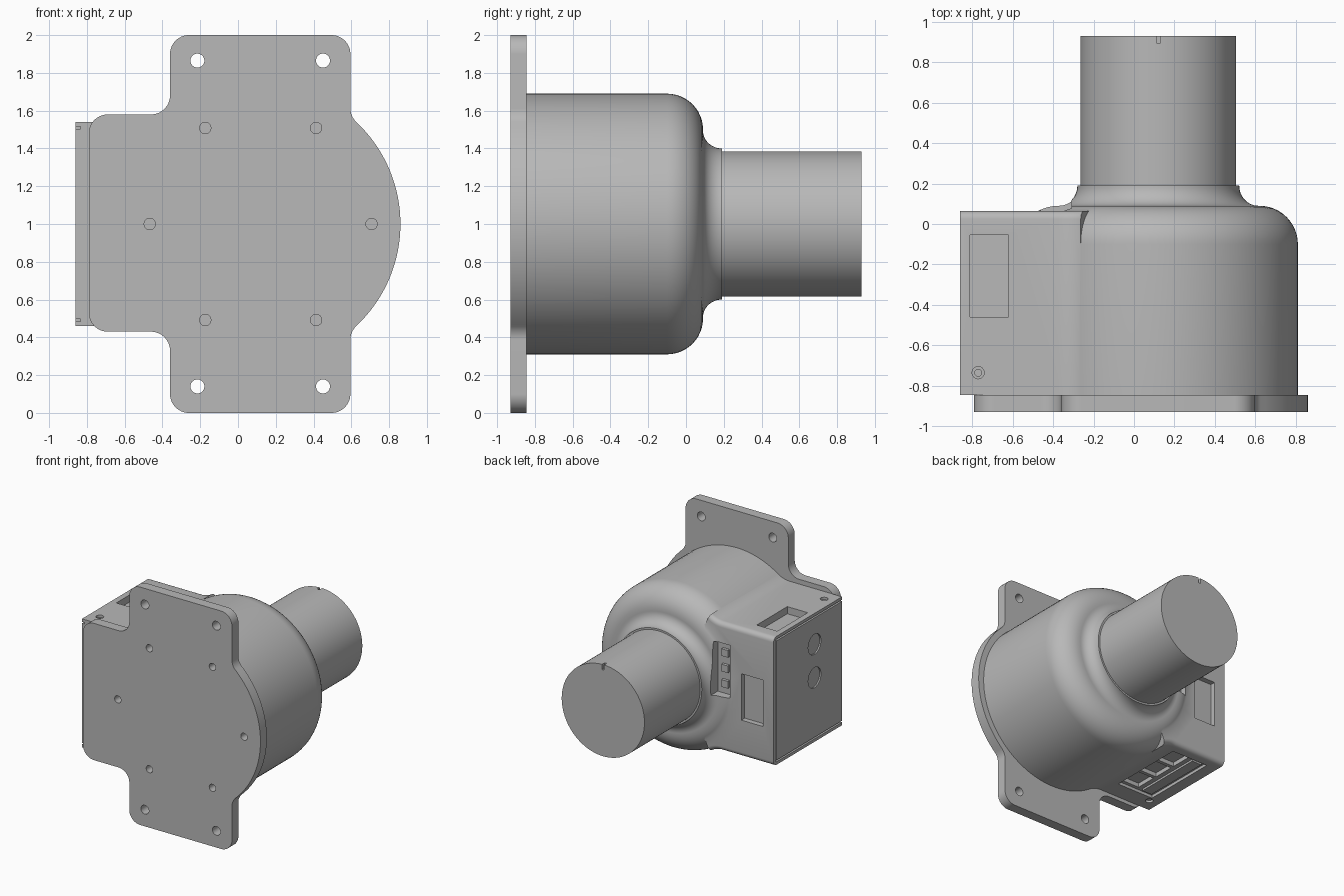
import bpy, bmesh, math
from mathutils import Vector, Matrix

if "Cube" in bpy.data.objects:
    bpy.data.objects.remove(bpy.data.objects["Cube"])

CX, CZ = 0.12, 1.0            # axis of the round body
FRONT, JOINT = -0.93, -0.845  # plate front, plate / body joint

grey = bpy.data.materials.new("plain grey")
grey.use_nodes = True
grey.diffuse_color = (0.48, 0.48, 0.48, 1)
grey.node_tree.nodes["Principled BSDF"].inputs["Base Color"].default_value = grey.diffuse_color


def finish(bm, name):
    bmesh.ops.recalc_face_normals(bm, faces=bm.faces)
    me = bpy.data.meshes.new(name)
    bm.to_mesh(me)
    bm.free()
    me.materials.append(grey)
    ob = bpy.data.objects.new(name, me)
    bpy.context.collection.objects.link(ob)
    return ob


def block(name, xs, ys, zs):
    lo, hi = Vector((xs[0], ys[0], zs[0])), Vector((xs[1], ys[1], zs[1]))
    bm = bmesh.new()
    bmesh.ops.create_cube(bm, size=1, matrix=Matrix.Translation((lo + hi) / 2)
                          @ Matrix.Diagonal((*(hi - lo), 1)))
    return finish(bm, name)


def rod(name, centre, radius, length, axis):
    turn = {"X": Matrix.Rotation(math.pi / 2, 4, "Y"),
            "Y": Matrix.Rotation(math.pi / 2, 4, "X"), "Z": Matrix()}[axis]
    bm = bmesh.new()
    bmesh.ops.create_cone(bm, cap_ends=True, segments=32, radius1=radius, radius2=radius,
                          depth=length, matrix=Matrix.Translation(centre) @ turn)
    return finish(bm, name)


def extrude(points, y0, y1):
    bm = bmesh.new()
    face = bm.faces.new([bm.verts.new((x, y0, z)) for x, z in points])
    new = bmesh.ops.extrude_face_region(bm, geom=[face])["geom"]
    bmesh.ops.translate(bm, vec=(0, y1 - y0, 0),
                        verts=[g for g in new if isinstance(g, bmesh.types.BMVert)])
    return bm


def rounded(corners, steps=10):
    """Round each (x, z, radius) corner of an outline."""
    out = []
    for i, (x, z, r) in enumerate(corners):
        p = Vector((x, z))
        if r == 0:
            out.append(p)
            continue
        u = (Vector(corners[i - 1][:2]) - p).normalized()
        v = (Vector(corners[(i + 1) % len(corners)][:2]) - p).normalized()
        half = u.angle(v) / 2
        c = p + (u + v).normalized() * r / math.sin(half)
        a, b = (p + d * r / math.tan(half) - c for d in (u, v))
        out += [c + a.lerp(b, k / steps).normalized() * r for k in range(steps + 1)]
    return out


def combine(ob, tools, operation):
    bpy.context.view_layer.objects.active = ob
    for tool in tools:
        tool.hide_render = True
        mod = ob.modifiers.new("cut", "BOOLEAN")
        mod.object, mod.operation, mod.solver = tool, operation, "EXACT"
        bpy.ops.object.modifier_apply(modifier=mod.name)
        bpy.data.objects.remove(tool)


def smooth(ob):
    bpy.ops.object.select_all(action="DESELECT")
    ob.select_set(True)
    bpy.context.view_layer.objects.active = ob
    bpy.ops.object.shade_smooth_by_angle(angle=math.radians(30))


# Mounting plate: upright strip, left wing and round right edge
arc = [(CX + 0.74 * math.cos(a), CZ + 0.74 * math.sin(a), 0)
       for a in (math.radians(46 - 92 * k / 48) for k in range(49))]
top_half = [(-0.79, 1.58, 0.1), (-0.36, 1.58, 0.1), (-0.36, 2, 0.1),
            (0.595, 2, 0.1), (0.595, 1.572, 0.1)]
bottom_half = [(x, {1.58: 0.43}.get(z, 2 - z), r) for x, z, r in reversed(top_half)]
plate = finish(extrude(rounded(top_half + arc + bottom_half), FRONT, JOINT), "mounting_plate")
holes = [rod("hole", (x, -0.89, z), 0.037, 0.3, "Y") for x in (-0.215, 0.45) for z in (0.14, 1.865)]
for k in range(6):
    a = k * math.pi / 3
    holes.append(rod("hole", (CX + 0.587 * math.cos(a), -0.89, CZ + 0.587 * math.sin(a)),
                     0.03, 0.3, "Y"))
combine(plate, holes, "DIFFERENCE")
smooth(plate)

# Round housing with shoulder, neck and barrel, turned about the y axis
quarter = [k * math.pi / 24 for k in range(13)]
profile = [(0, JOINT), (0.69, JOINT)]
profile += [(0.5 + 0.19 * math.cos(a), -0.1 + 0.19 * math.sin(a)) for a in quarter]
profile += [(0.495 - 0.095 * math.sin(a), 0.19 - 0.1 * math.cos(a)) for a in quarter]
profile += [(0.385, 0.19), (0.385, 0.93), (0, 0.93)]
bm = bmesh.new()
ring = [bm.verts.new((CX + r, y, CZ)) for r, y in profile]
edges = [bm.edges.new(pair) for pair in zip(ring, ring[1:])]
bmesh.ops.spin(bm, geom=ring + edges, cent=(CX, 0, CZ), axis=(0, 1, 0),
               angle=2 * math.pi, steps=96)
bmesh.ops.remove_doubles(bm, verts=bm.verts, dist=0.0005)
housing = finish(bm, "housing")

# Side box, its top and bottom flowing into the round housing
R, H, BACK = 0.2, 0.54, 0.065
fx, fz = -math.sqrt((0.69 + R) ** 2 - (H + R) ** 2), H + R
end = math.atan2(-fz, -fx)
upper = []
for k in range(11):
    a = -math.pi / 2 + (end + math.pi / 2) * k / 10
    upper.append((CX + fx + R * math.cos(a), CZ + fz + R * math.sin(a)))
upper = [(-0.86, CZ + H)] + upper
lower = [(x, 2 * CZ - z) for x, z in reversed(upper)]
bm = extrude(upper + [(0.0, CZ)] + lower, JOINT, BACK)
rim = [e for e in bm.edges if all(v.co.y > BACK - 0.001 and abs(v.co.z - CZ) > 0.5 for v in e.verts)
       and abs(e.verts[0].co.z - e.verts[1].co.z) < 0.5]
bmesh.ops.bevel(bm, geom=rim, offset=0.04, segments=5, profile=0.5, affect="EDGES")
combine(housing, [finish(bm, "side_box")], "UNION")

# Openings in the box
cuts = [block("top_pocket", (-0.81, -0.62), (-0.46, -0.055), (1.48, 1.6)),
        block("back_pocket", (-0.76, -0.56), (0.02, 0.2), (0.77, 1.16)),
        block("slot_pocket", (-0.46, -0.31), (0.02, 0.2), (0.93, 1.37)),
        block("bottom_pocket", (-0.76, -0.42), (-0.69, -0.03), (0.4, 0.485))]
cuts += [block("cell", (-0.6, -0.44), (y, y + 0.18), (0.4, 0.52)) for y in (-0.66, -0.45, -0.24)]
# Gap around the sliding side lid
cuts += [block("gap", (-0.9, -0.835), (-0.9, 0.035), (z, z + 0.013)) for z in (0.485, 1.502)]
cuts.append(block("gap", (-0.9, -0.845), (0.027, 0.035), (0.485, 1.515)))
# Lid discs and screw holes
cuts += [rod("disc", (-0.86, -0.48, z), 0.085, 0.024, "X") for z in (1.0, 1.28)]
for z in (CZ - H, CZ + H):
    cuts += [rod("screw", (-0.77, -0.735, z), r, d, "Z") for r, d in ((0.03, 0.04), (0.017, 0.12))]
# Alignment notch on the barrel tip
cuts.append(block("notch", (CX - 0.01, CX + 0.01), (0.895, 1), (1.34, 1.5)))
combine(housing, cuts, "DIFFERENCE")
smooth(housing)

# Small tabs inside the slot and a ridge in the bottom pocket
for k in range(3):
    z = 0.99 + 0.13 * k
    block("slot_tab_%d" % (k + 1), (-0.42, -0.36), (0.01, 0.045), (z, z + 0.06))
block("bottom_ridge", (-0.73, -0.64), (-0.66, -0.06), (0.468, 0.5))
